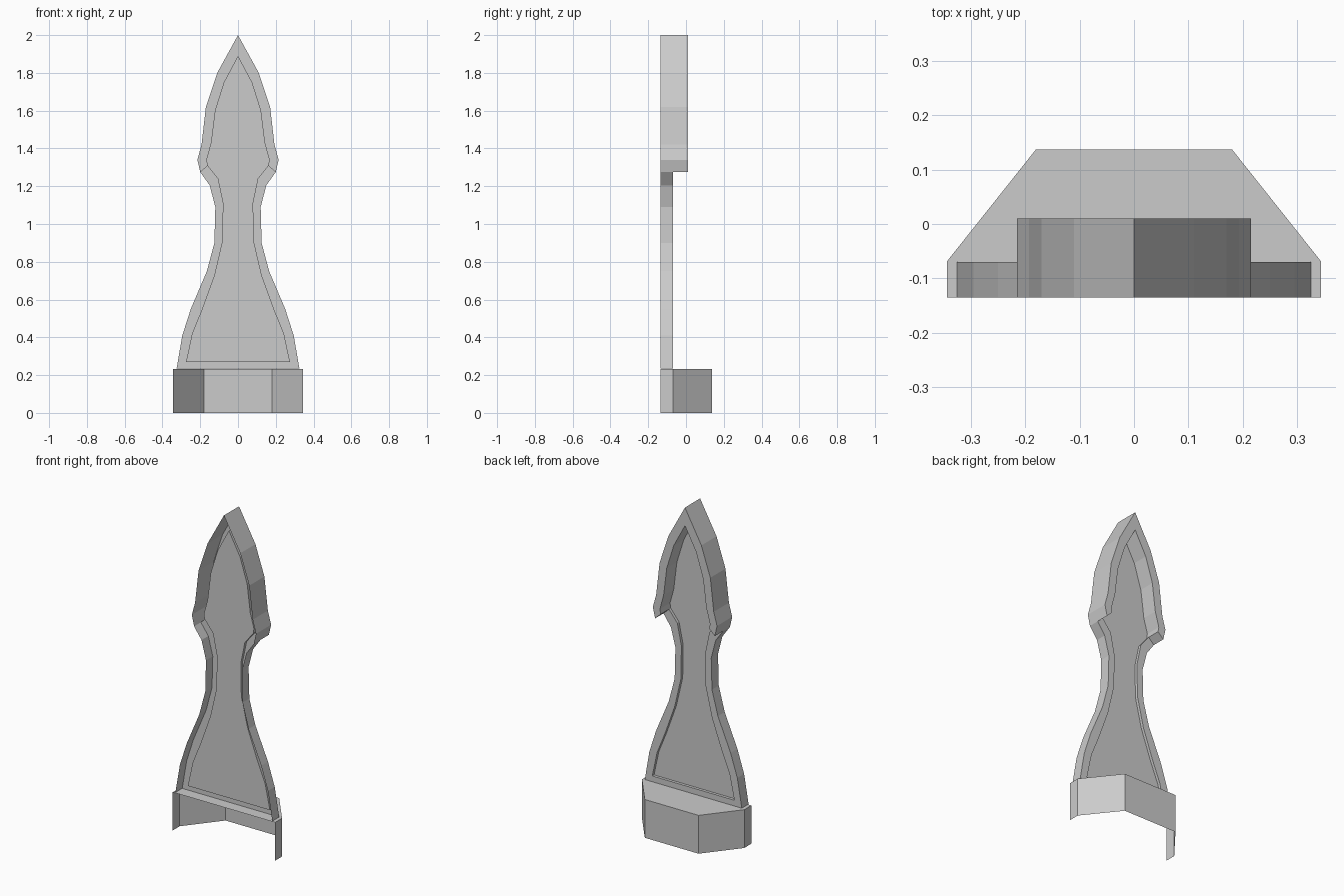
import bpy, bmesh

if "Cube" in bpy.data.objects:
    bpy.data.objects.remove(bpy.data.objects["Cube"])

FRONT, PANEL, LOW, HIGH = -0.135, -0.087, -0.07, 0.01
STEP = 5  # profile index where the raised head begins

# Right-half silhouette and inset outline as (x, z), tip to bottom
outer = [(0, 2.0), (.11, 1.8), (.17, 1.62), (.193, 1.42), (.215, 1.34), (.2, 1.275),
         (.15, 1.205), (.12, 1.09), (.125, .9), (.165, .75), (.25, .55), (.295, .41), (.325, .235)]
inner = [(0, 1.89), (.075, 1.75), (.122, 1.6), (.143, 1.43), (.168, 1.34), (.163, 1.31),
         (.107, 1.24), (.08, 1.11), (.083, .91), (.125, .73), (.19, .55), (.243, .42), (.275, .27)]


def make_half(name, polygons):
    """Right-half faces, welded and mirrored across x."""
    bm = bmesh.new()
    for poly in polygons:
        pts = []
        for p in poly:
            if p not in pts:
                pts.append(p)
        bm.faces.new([bm.verts.new(p) for p in pts])
    bmesh.ops.remove_doubles(bm, verts=bm.verts, dist=1e-5)
    bmesh.ops.recalc_face_normals(bm, faces=bm.faces)
    mesh = bpy.data.meshes.new(name)
    bm.to_mesh(mesh)
    bm.free()
    obj = bpy.data.objects.new(name, mesh)
    bpy.context.collection.objects.link(obj)
    mirror = obj.modifiers.new("mirror", 'MIRROR')
    mirror.use_clip = True
    return obj


def at(p, y):
    return (p[0], y, p[1])


def strip(p, q, y0, y1):
    return [at(p, y0), at(q, y0), at(q, y1), at(p, y1)]


# Raised frame: outer wall, rim and recess wall
frame, panel = [], []
for i in range(len(outer) - 1):
    o, o2, n, n2 = outer[i], outer[i + 1], inner[i], inner[i + 1]
    depth = HIGH if i < STEP else LOW
    frame.append(strip(o2, o, FRONT, depth))
    frame.append([at(o, depth), at(n, depth), at(n2, depth), at(o2, depth)])
    frame.append(strip(n, n2, PANEL, depth))
    panel.append([at(n, PANEL), at((0, n[1]), PANEL), at((0, n2[1]), PANEL), at(n2, PANEL)])

# Ledge under the head, then the bottom rim
frame.append(strip(outer[STEP], inner[STEP], LOW, HIGH))
o, n = outer[-1], inner[-1]
frame.append([at(o, LOW), at(n, LOW), at((0, n[1]), LOW), at((0, o[1]), LOW)])
frame.append(strip(n, (0, n[1]), PANEL, LOW))
make_half("blade_frame", frame)
make_half("blade_panel", panel)

# Base: faceted wall, open at the front and underneath, with a flat top
TOP = 0.232
plan = [(.343, FRONT), (.343, -.068), (.18, .137), (0, .137)]
base = [[(*a, 0), (*b, 0), (*b, TOP), (*a, TOP)] for a, b in zip(plan, plan[1:])]
base.append([(*p, TOP) for p in plan + [(0, FRONT)]])
make_half("base_shell", base)
